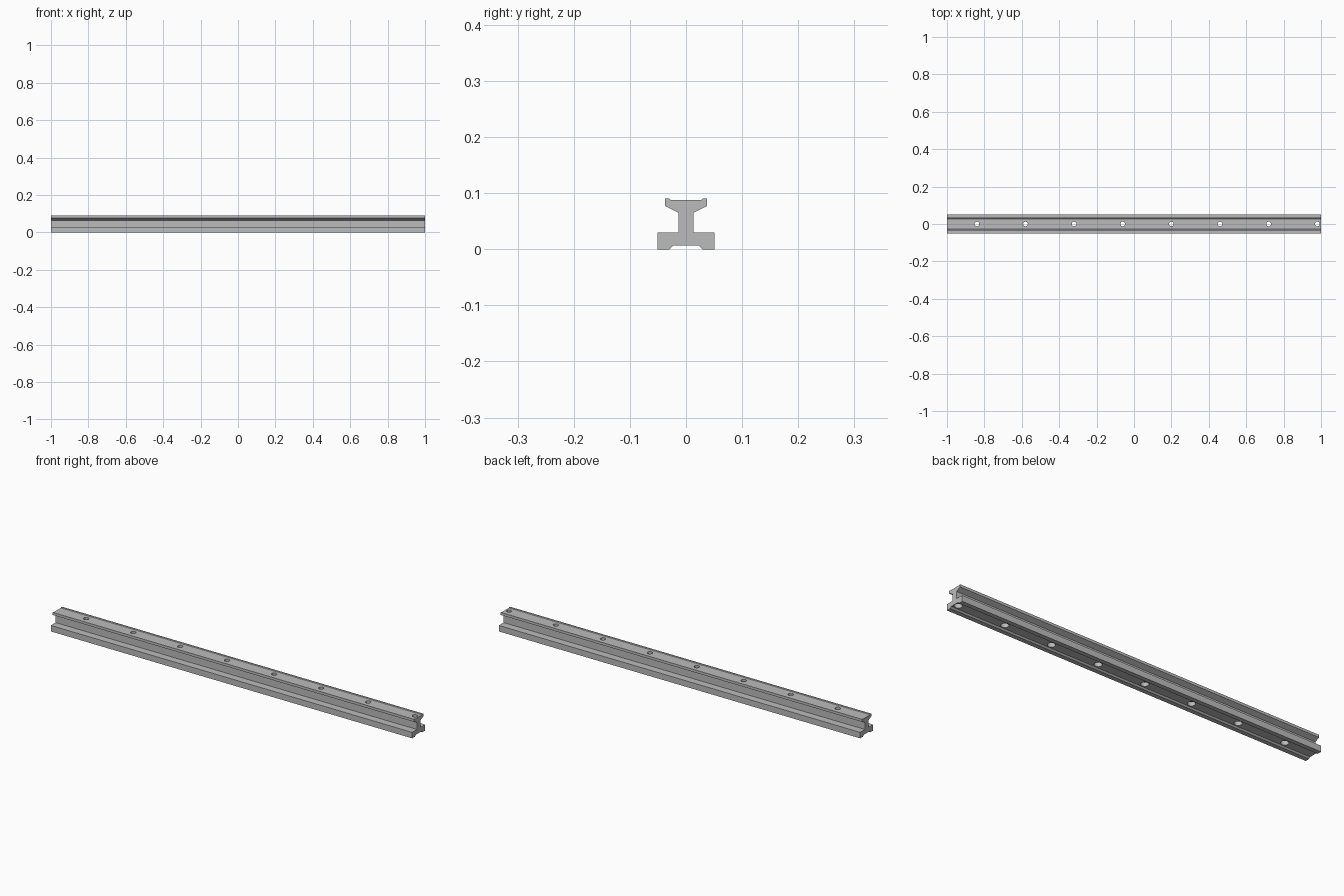
import bpy
import bmesh

cube = bpy.data.objects.get("Cube")
if cube:
    bpy.data.objects.remove(cube, do_unlink=True)

# Plain steel
steel = bpy.data.materials.new("steel_grey")
steel.use_nodes = True
GREY = (0.5, 0.5, 0.5, 1)
steel.diffuse_color = GREY
steel.node_tree.nodes["Principled BSDF"].inputs["Base Color"].default_value = GREY


def make_object(name, bm):
    bmesh.ops.recalc_face_normals(bm, faces=bm.faces)
    mesh = bpy.data.meshes.new(name)
    bm.to_mesh(mesh)
    bm.free()
    mesh.materials.append(steel)
    obj = bpy.data.objects.new(name, mesh)
    bpy.context.collection.objects.link(obj)
    return obj


# Rail: half cross-section (y, z), mirrored and swept along x
half = [(0.022, 0.007), (0.029, 0), (0.051, 0), (0.051, 0.03), (0.0135, 0.03),
        (0.0135, 0.065), (0.037, 0.077), (0.037, 0.09), (0.029, 0.09), (0.027, 0.088)]
profile = half + [(-y, z) for y, z in reversed(half)]
bm = bmesh.new()
end = bm.faces.new([bm.verts.new((-1, y, z)) for y, z in profile])
swept = bmesh.ops.extrude_face_region(bm, geom=[end], use_keep_orig=True)
bmesh.ops.translate(bm, vec=(2, 0, 0),
                    verts=[v for v in swept["geom"] if isinstance(v, bmesh.types.BMVert)])
rail = make_object("rail", bm)


# Bolt holes: turned cutters with a wide pocket under a narrow shaft
def add_bolt_cutter(bm, x, segments=32):
    outline = [(0, -0.02), (0.018, -0.02), (0.018, 0.027),
               (0.0125, 0.027), (0.0125, 0.11), (0, 0.11)]
    verts = [bm.verts.new((x + r, 0, z)) for r, z in outline]
    edges = [bm.edges.new(pair) for pair in zip(verts, verts[1:])]
    spun = bmesh.ops.spin(bm, geom=verts + edges, cent=(x, 0, 0), axis=(0, 0, 1),
                          angle=6.2831853, steps=segments)
    bmesh.ops.remove_doubles(bm, verts=bm.verts, dist=0.0001)


bm = bmesh.new()
for i in range(8):
    add_bolt_cutter(bm, -0.84 + 0.26 * i)
cutters = make_object("bolt_hole_cutters", bm)
cutters.hide_render = True
cutters.hide_viewport = True

cut = rail.modifiers.new("bolt_holes", 'BOOLEAN')
cut.operation = 'DIFFERENCE'
cut.solver = 'EXACT'
cut.object = cutters

# Smooth the hole walls, keep the rail edges crisp
bpy.context.view_layer.objects.active = rail
rail.select_set(True)
bpy.ops.object.modifier_apply(modifier=cut.name)
bpy.ops.object.shade_smooth_by_angle()
